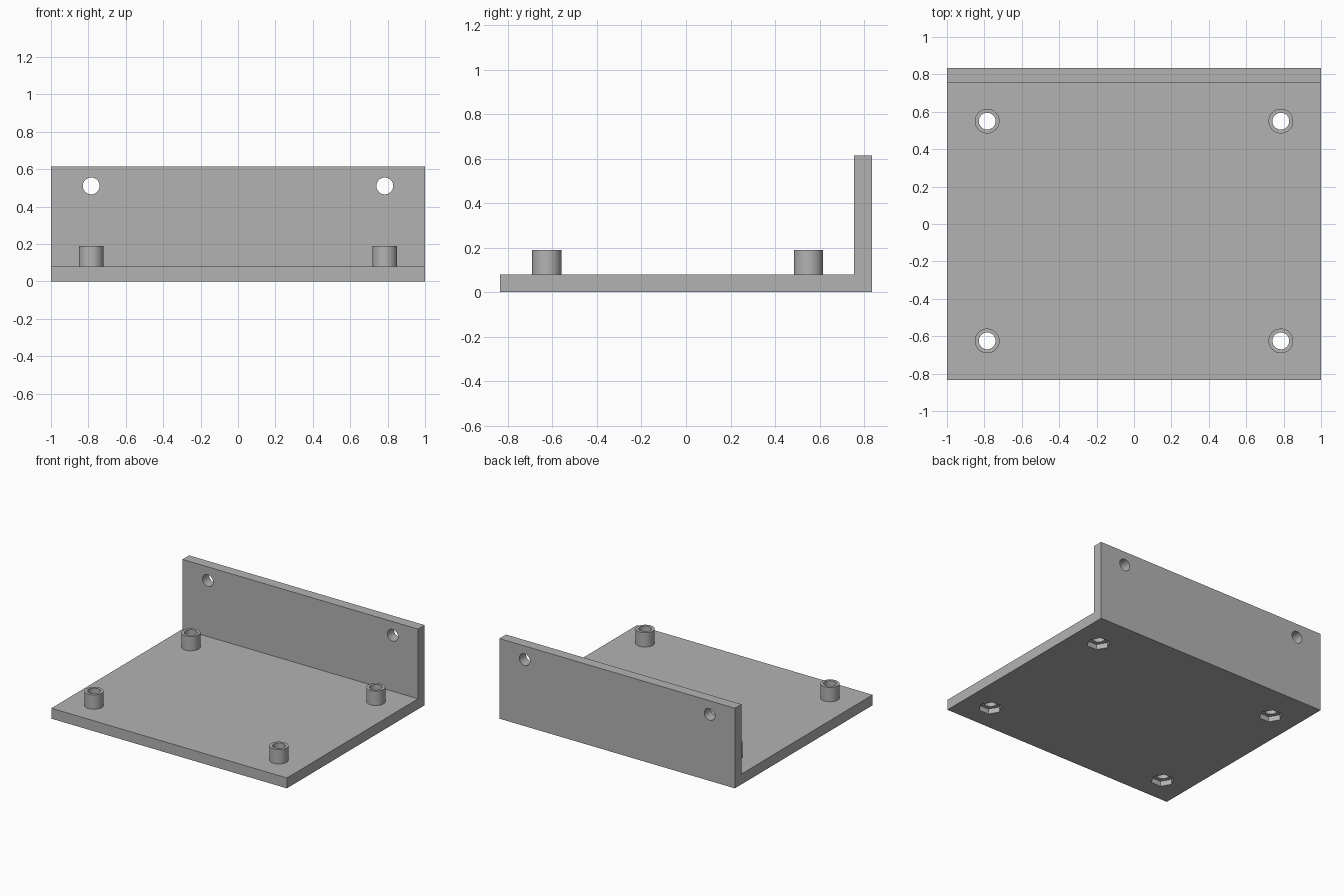
import bpy, bmesh, math
from mathutils import Matrix, Vector

default = bpy.data.objects.get("Cube")
if default:
    bpy.data.objects.remove(default, do_unlink=True)

grey = bpy.data.materials.new("plain grey")
grey.use_nodes = True
grey.diffuse_color = (0.45, 0.45, 0.45, 1)
grey.node_tree.nodes["Principled BSDF"].inputs["Base Color"].default_value = (0.45, 0.45, 0.45, 1)

HALF_X, HALF_Y, THICK, HEIGHT = 1.0, 0.835, 0.08, 0.615
POST_X, POST_YS, POST_TOP = 0.785, (-0.625, 0.55), 0.19
POST_R, HOLE_R, NUT_R, NUT_DEPTH = 0.066, 0.045, 0.083, 0.04
POSTS = [(s * POST_X, y) for s in (-1, 1) for y in POST_YS]


def make_object(name, bm):
    bmesh.ops.recalc_face_normals(bm, faces=bm.faces[:])
    mesh = bpy.data.meshes.new(name)
    bm.to_mesh(mesh)
    bm.free()
    mesh.materials.append(grey)
    obj = bpy.data.objects.new(name, mesh)
    bpy.context.collection.objects.link(obj)
    return obj


def add_prism(bm, centre, radius, depth, sides=48, axis="Z", turn=0):
    matrix = Matrix.Translation(centre) @ Matrix.Rotation(turn, 4, "Z")
    if axis == "Y":
        matrix = matrix @ Matrix.Rotation(math.pi / 2, 4, "X")
    bmesh.ops.create_cone(bm, cap_ends=True, segments=sides, radius1=radius,
                          radius2=radius, depth=depth, matrix=matrix)


def activate(obj):
    bpy.ops.object.select_all(action="DESELECT")
    obj.select_set(True)
    bpy.context.view_layer.objects.active = obj


def cut(obj, cutter):
    mod = obj.modifiers.new("cut", "BOOLEAN")
    mod.operation = "DIFFERENCE"
    mod.solver = "EXACT"
    mod.object = cutter
    activate(obj)
    bpy.ops.object.modifier_apply(modifier=mod.name)
    bpy.data.objects.remove(cutter, do_unlink=True)


# L-shaped bracket: side profile extruded across the width
bm = bmesh.new()
inner = HALF_Y - THICK
profile = [(-HALF_Y, 0), (HALF_Y, 0), (HALF_Y, HEIGHT),
           (inner, HEIGHT), (inner, THICK), (-HALF_Y, THICK)]
face = bm.faces.new([bm.verts.new((-HALF_X, y, z)) for y, z in profile])
side = bmesh.ops.extrude_face_region(bm, geom=[face])
bmesh.ops.translate(bm, vec=Vector((2 * HALF_X, 0, 0)),
                    verts=[v for v in side["geom"] if isinstance(v, bmesh.types.BMVert)])
bracket = make_object("bracket", bm)

# Screw holes through the floor and the back wall
bm = bmesh.new()
for x, y in POSTS:
    add_prism(bm, (x, y, 0), HOLE_R, 0.5)
for s in (-1, 1):
    add_prism(bm, (s * POST_X, HALF_Y, 0.51), HOLE_R, 0.4, axis="Y")
cut(bracket, make_object("hole_cutter", bm))

# Hexagonal nut pockets under the floor
bm = bmesh.new()
for x, y in POSTS:
    add_prism(bm, (x, y, 0), NUT_R, 2 * NUT_DEPTH, sides=6, turn=math.pi / 6)
cut(bracket, make_object("nut_cutter", bm))

# Hollow standoffs
standoffs = []
for i, (x, y) in enumerate(POSTS):
    bm = bmesh.new()
    add_prism(bm, (x, y, (THICK + POST_TOP) / 2), POST_R, POST_TOP - THICK)
    post = make_object(f"standoff_{i + 1}", bm)
    bm = bmesh.new()
    add_prism(bm, (x, y, POST_TOP), HOLE_R, 0.5)
    cut(post, make_object("bore_cutter", bm))
    standoffs.append(post)

for obj in [bracket] + standoffs:
    activate(obj)
    bpy.ops.object.shade_smooth_by_angle(angle=math.radians(30))
